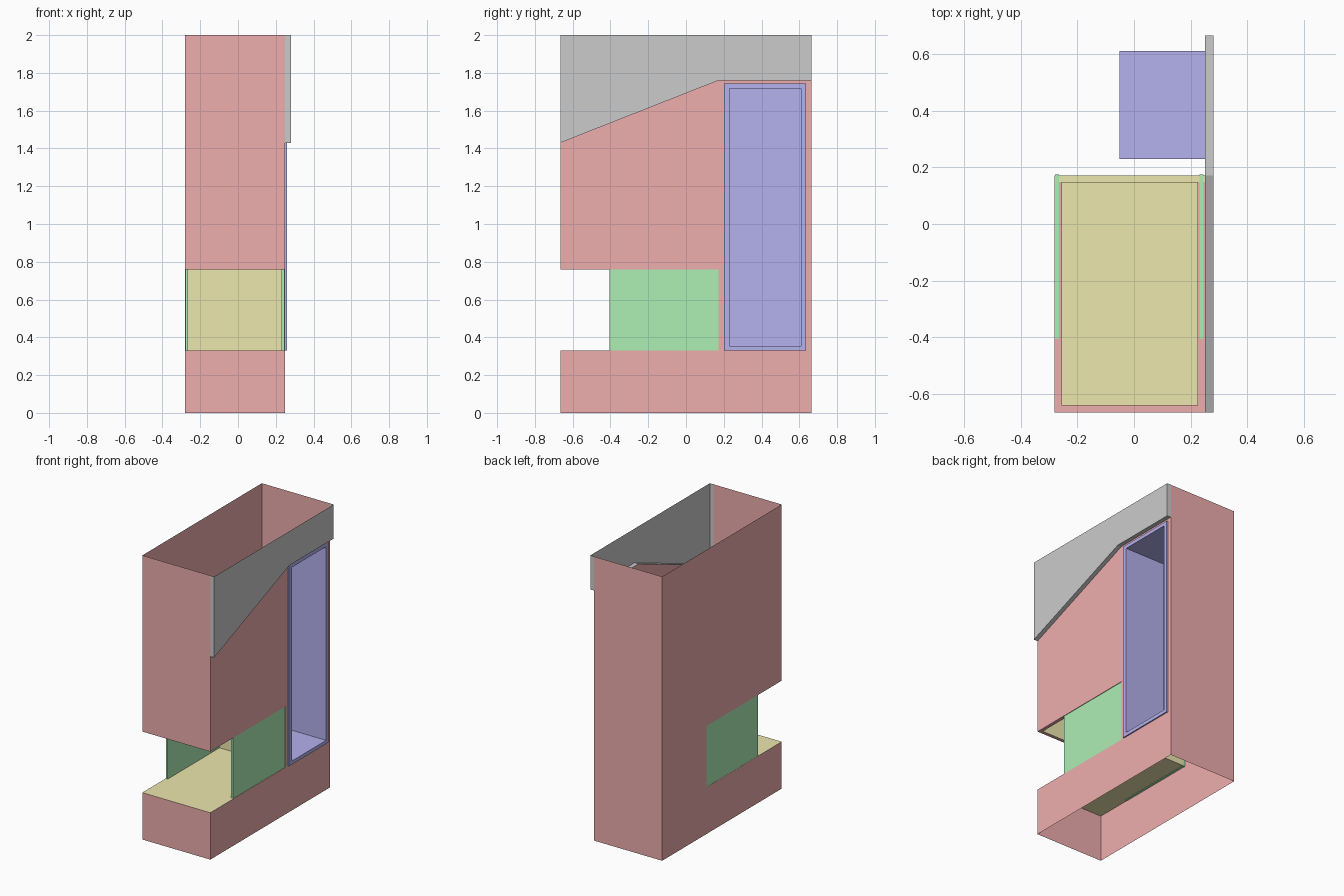
import bpy, bmesh

if "Cube" in bpy.data.objects:
    bpy.data.objects.remove(bpy.data.objects["Cube"])

X0, X1, X2 = -0.28, 0.25, 0.28      # left wall, right wall, outer face of header panel
Y0, Y1 = -0.665, 0.665              # front and back
Z_FLOOR, Z_CEIL, Z_TOP = 0.33, 0.76, 2.0
Y_NOTCH = 0.172                     # rear of the open bay
Z_LOW, Z_HIGH = 1.43, 1.76          # ends of the sloping header edge


def material(name, rgb):
    m = bpy.data.materials.new(name)
    m.diffuse_color = (*rgb, 1)
    m.use_nodes = True
    m.node_tree.nodes["Principled BSDF"].inputs["Base Color"].default_value = m.diffuse_color
    return m


RED = material("red", (0.86, 0.42, 0.42))
YELLOW = material("yellow", (0.85, 0.80, 0.42))
GREEN = material("green", (0.42, 0.86, 0.46))
BLUE = material("blue", (0.46, 0.44, 0.86))


def build(name, faces, mat=None):
    """Thin-surface object from a list of polygons."""
    bm = bmesh.new()
    for f in faces:
        bm.faces.new([bm.verts.new(p) for p in f])
    bmesh.ops.remove_doubles(bm, verts=bm.verts, dist=1e-5)
    bmesh.ops.recalc_face_normals(bm, faces=bm.faces)
    me = bpy.data.meshes.new(name)
    bm.to_mesh(me)
    bm.free()
    ob = bpy.data.objects.new(name, me)
    bpy.context.collection.objects.link(ob)
    if mat:
        me.materials.append(mat)
    return ob


def side(x, pts):
    return [(x, y, z) for y, z in pts]


def rect(a0, b0, a1, b1):
    return [(a0, b0), (a1, b0), (a1, b1), (a0, b1)]


def flat(z, x0, y0, x1, y1):
    return [(x, y, z) for x, y in rect(x0, y0, x1, y1)]


def across(y, x0, z0, x1, z1):
    return [(x, y, z) for x, z in rect(x0, z0, x1, z1)]


def strips(pts, xa, xb, closed=True):
    """Edge band running along x around a side profile."""
    n = len(pts)
    return [[(xa, *pts[i]), (xb, *pts[i]), (xb, *pts[(i + 1) % n]), (xa, *pts[(i + 1) % n])]
            for i in range(n if closed else n - 1)]


def box(name, lo, hi, mat):
    r = rect(lo[1], lo[2], hi[1], hi[2])
    return build(name, [side(lo[0], r), side(hi[0], r)] + strips(r, lo[0], hi[0]), mat)


# Door opening
DY0, DY1, DZ0, DZ1 = 0.23, 0.61, 0.355, 1.718

# Cabinet shell: open at top and bottom, notched for the bay
notch = [(Y0, Z_CEIL), (Y_NOTCH, Z_CEIL), (Y_NOTCH, Z_FLOOR), (Y0, Z_FLOOR)]
I = 0.024                           # ceiling flange width
build("cabinet_shell", [
    side(X0, [(Y0, 0), (Y1, 0), (Y1, Z_TOP), (Y0, Z_TOP)] + notch),
    side(X1, [(Y0, 0), (DY0, 0), (DY0, DZ0), (DY0, DZ1), (DY0, Z_HIGH),
              (Y_NOTCH, Z_HIGH), (Y0, Z_LOW)] + notch),
    side(X1, rect(DY0, 0, DY1, DZ0)),
    side(X1, rect(DY0, DZ1, DY1, Z_HIGH)),
    side(X1, [(DY1, 0), (Y1, 0), (Y1, Z_HIGH), (DY1, Z_HIGH), (DY1, DZ1), (DY1, DZ0)]),
    across(Y0, X0, 0, X1, Z_FLOOR),
    across(Y0, X0, Z_CEIL, X1, Z_TOP),
    across(Y1, X0, 0, X1, Z_TOP),
], RED)

# Red flange around three sides of the bay ceiling
build("ceiling_flange", [
    flat(Z_CEIL, X0, Y0, X1, Y0 + I),
    flat(Z_CEIL, X0, Y0 + I, X0 + I, Y_NOTCH - I),
    flat(Z_CEIL, X1 - I, Y0 + I, X1, Y_NOTCH - I),
], RED)

# Bay lining: floor, rear wall, rear ceiling strip and raised ceiling recess
ZR = Z_CEIL + 0.22
xa, xb, ya, yb = X0 + I, X1 - I, Y0 + I, Y_NOTCH - I
build("bay_floor_and_back", [
    flat(Z_FLOOR, X0, Y0, X1, Y_NOTCH),
    across(Y_NOTCH, X0, Z_FLOOR, X1, Z_CEIL),
    flat(Z_CEIL, X0, yb, X1, Y_NOTCH),
], YELLOW)
build("bay_ceiling_recess", [
    flat(ZR, xa, ya, xb, yb),
    across(ya, xa, Z_CEIL, xb, ZR),
    across(yb, xa, Z_CEIL, xb, ZR),
    side(xa, rect(ya, Z_CEIL, yb, ZR)),
    side(xb, rect(ya, Z_CEIL, yb, ZR)),
], YELLOW)

# Side screens of the bay
for name, x in (("left_screen", -0.279), ("right_screen", 0.231)):
    box(name, (x, -0.405, Z_FLOOR - 0.003), (x + 0.015, Y_NOTCH + 0.003, Z_CEIL + 0.003), GREEN)

# Door frame with deep recess
FX, RX = 0.259, -0.052
outer = rect(0.2, Z_FLOOR, 0.635, 1.743)
inner = rect(DY0, DZ0, DY1, DZ1)
ring = [[(FX, *outer[i]), (FX, *outer[(i + 1) % 4]), (FX, *inner[(i + 1) % 4]), (FX, *inner[i])]
        for i in range(4)]
build("door_recess", ring + strips(outer, X1, FX) + strips(inner, RX, FX) + [side(RX, inner)], BLUE)

# Grey header panel: outer face plus edge band, open at the top and inside
header = [(Y0, Z_TOP), (Y0, Z_LOW), (Y_NOTCH, Z_HIGH), (Y1, Z_HIGH), (Y1, Z_TOP)]
build("header_panel", [side(X2, header)] + strips(header, X1, X2, closed=False))
